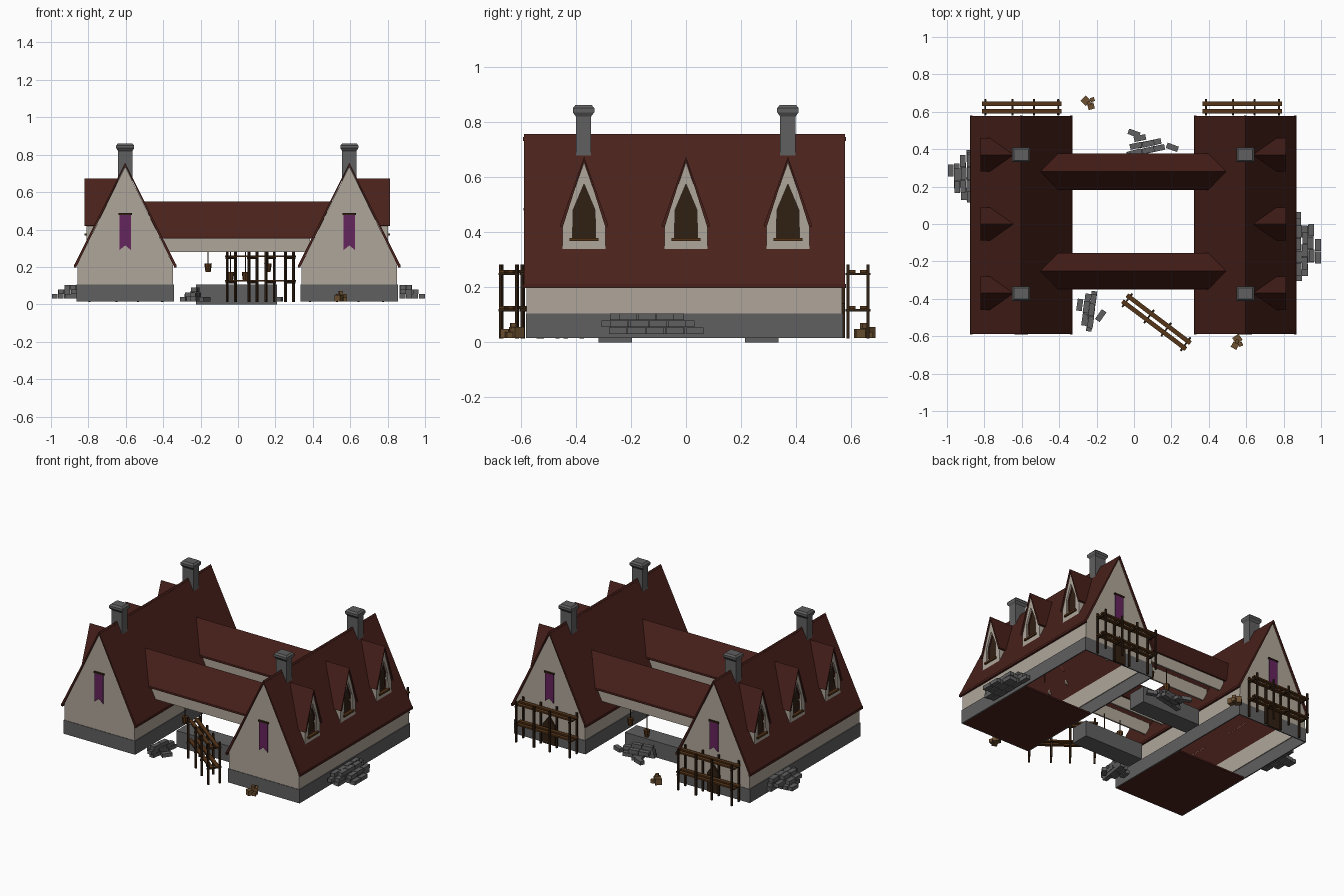
import bpy, bmesh, random
from math import radians, cos, sin
from mathutils import Matrix, Vector

if "Cube" in bpy.data.objects:
    bpy.data.objects.remove(bpy.data.objects["Cube"])

random.seed(4)


def mat(name, c):
    m = bpy.data.materials.new(name)
    m.diffuse_color = (*c, 1)
    m.use_nodes = True
    m.node_tree.nodes["Principled BSDF"].inputs["Base Color"].default_value = m.diffuse_color
    return m


PLASTER = mat("plaster", (.43, .38, .32))
ROOF = mat("roof_tile", (.068, .015, .011))
STONE = mat("stone", (.115, .115, .115))
WOOD = mat("wood", (.09, .035, .009))
DARK = mat("dark_wood", (.03, .014, .006))
CRATE = mat("crate_wood", (.15, .08, .03))
CLOTH = mat("purple_cloth", (.13, .018, .11))


def finish(name, bm, m):
    bmesh.ops.recalc_face_normals(bm, faces=bm.faces)
    me = bpy.data.meshes.new(name)
    bm.to_mesh(me)
    bm.free()
    me.materials.append(m)
    ob = bpy.data.objects.new(name, me)
    bpy.context.collection.objects.link(ob)
    return ob


def boxes(name, items, m):
    """items: (centre, size, z rotation in degrees)"""
    bm = bmesh.new()
    for c, s, a in items:
        mx = Matrix.Translation(c) @ Matrix.Rotation(radians(a), 4, 'Z') @ Matrix.Diagonal((*s, 1))
        bmesh.ops.create_cube(bm, size=1, matrix=mx)
    return finish(name, bm, m)


def shell(name, verts, faces, m, t=.01):
    """thin sheet through the given points"""
    bm = bmesh.new()
    vs = [bm.verts.new(v) for v in verts]
    for f in faces:
        bm.faces.new([vs[i] for i in f])
    ob = finish(name, bm, m)
    if t:
        md = ob.modifiers.new("thickness", 'SOLIDIFY')
        md.thickness = t
        md.offset = 0
    return ob


def tube(name, parts, m, n=8):
    """parts: (centre, bottom radius, top radius, height)"""
    bm = bmesh.new()
    for c, r1, r2, h in parts:
        bmesh.ops.create_cone(bm, cap_ends=True, segments=n, radius1=r1, radius2=r2, depth=h,
                              matrix=Matrix.Translation(c))
    return finish(name, bm, m)


Y0, Y1 = -.578, .566       # gable walls
HW, EAVE, RIDGE = .267, .205, .75


def dormer(cx, s, y):
    p = lambda o, dy, z: (cx + s * o, y + dy, z)
    outer = [(-.078, .335), (.078, .335), (.078, .425), (0, .655), (-.078, .425)]
    inner = [(-.042, .37), (.042, .37), (.04, .48), (0, .575), (-.04, .48)]
    shell("dormer_wall", [p(.202, *q) for q in outer + inner],
          [(i, (i + 1) % 5, 5 + (i + 1) % 5, 5 + i) for i in range(5)], PLASTER, .012)
    shell("dormer_window", [p(.185, *q) for q in inner], [range(5)], DARK, .008)
    shell("dormer_cheeks", [p(o, d, z) for d in (-.075, .075) for o, z in
                            ((.2, .335), (.2, .43), (.155, .43))], [(0, 1, 2), (3, 4, 5)], PLASTER, .006)
    shell("dormer_roof", [p(.217, -.083, .42), p(.217, 0, .668), p(.217, .083, .42),
                          p(.157, -.083, .42), p(.035, 0, .668), p(.157, .083, .42)],
          [(0, 1, 4, 3), (1, 2, 5, 4)], ROOF, .012)
    boxes("dormer_sill", [(p(.208, 0, .373), (.02, .105, .012), 0)], WOOD)


def house(s):
    cx = s * .599 - .004
    # stone footing, plaster walls and floor, open at the rear underside
    rect = [(-.257, Y0), (.257, Y0), (.257, Y1), (-.257, Y1)]
    shell("stone_footing", [(cx + x, y, z) for z in (.015, .105) for x, y in rect],
          [(i, (i + 1) % 4, 4 + (i + 1) % 4, 4 + i) for i in range(4)], STONE)
    prof = [(-.252, .1), (-.252, .215), (0, .738), (.252, .215), (.252, .1)]
    shell("house_walls", [(cx + x, y, z) for y in (Y0 + .003, Y1 - .003) for x, z in prof],
          [range(5), range(5, 10), (0, 1, 6, 5), (3, 4, 9, 8)], PLASTER)
    boxes("floor", [((cx, Y0 / 2, .02), (.51, -Y0, .01), 0)], ROOF)
    # main roof with edge beams
    shell("main_roof", [(cx + x, y, z) for y in (-.588, .578) for x, z in
                        ((-HW, EAVE), (0, RIDGE), (HW, EAVE))], [(0, 1, 4, 3), (1, 2, 5, 4)], ROOF, .014)
    boxes("roof_beams", [((cx + x, -.005, z), (.014, 1.172, .014), 0)
                         for x, z in ((-HW, EAVE), (0, RIDGE - .012), (HW, EAVE))], ROOF)
    for y in (-.37, 0, .37):
        dormer(cx, s, y)
    # chimneys with stepped caps
    for y in (-.372, .37):
        bm = bmesh.new()
        rings = []
        for hx, hy, z in ((.039, .028, .66), (.039, .028, .82), (.048, .039, .835),
                          (.048, .039, .85), (.038, .03, .861)):
            rings.append([bm.verts.new((cx + a * hx, y + b * hy, z))
                          for a, b in ((-1, -1), (1, -1), (1, 1), (-1, 1))])
        for a, b in zip(rings, rings[1:]):
            for i in range(4):
                bm.faces.new((a[i], a[(i + 1) % 4], b[(i + 1) % 4], b[i]))
        bm.faces.new(rings[0])
        bm.faces.new(rings[-1])
        finish("chimney", bm, STONE)
    # swallowtail banners on both gables
    for y in (Y0 - .006, Y1 + .006):
        shell("banner", [(cx + x, y, z) for x, z in ((-.031, .483), (.031, .483), (.031, .29),
                                                     (0, .315), (-.031, .29))], [range(5)], CLOTH, .005)
        boxes("banner_bar", [((cx, y, .483), (.072, .012, .01), 0)], DARK)
    # back door
    shell("back_door", [(cx + x, Y1 + .006, z) for x, z in ((-.045, .015), (.045, .015), (.045, .14),
                                                            (0, .2), (-.045, .14))], [range(5)], DARK, .012)


for s in (-1, 1):
    house(s)


def bridge(y, out):
    """covered passage between houses above a stone block"""
    w, xe, xr = .092, .415, .5
    shell("bridge_roof", [(sx * x - .004, y + dy, z) for sx in (-1, 1) for x, dy, z in
                          ((xe, -w, .357), (xr, 0, .545), (xe, w, .357))],
          [(0, 1, 4, 3), (1, 2, 5, 4)], ROOF, .012)
    boxes("bridge_beams", [((-.004, y + d, .357), (.82, .012, .012), 0) for d in (-w, w)], ROOF)
    boxes("bridge_walls", [((-.004, y + d, .322), (.78, .01, .085), 0) for d in (-.078, .078)], PLASTER)
    boxes("stone_block", [((-.008, y - .005, .0525), (.435, .122, .105), 0)], STONE)
    # hanging buckets
    yb = y + out * .07
    hang = [(-.16 * -out, .195), (-.04 * -out, .15)]
    tube("bucket_ropes", [((x, yb, (z + .3) / 2), .003, .003, .3 - z) for x, z in hang], DARK, 6)
    tube("buckets", [((x, yb, z), .014, .02, .045) for x, z in hang], WOOD)


bridge(-.252, -1)
bridge(.28, 1)


def scaffold(cx, cy, ang):
    ca, sa = cos(radians(ang)), sin(radians(ang))
    P = lambda u, v, z: (cx + u * ca - v * sa, cy + u * sa + v * ca, z)
    us = (-.195, -.05, .065, .195)
    boxes("scaffold_posts", [(P(u, v, .148), (.011, .011, .27), ang) for u in us for v in (-.036, .036)], DARK)
    boxes("scaffold_crossbars", [(P(u, 0, z), (.009, .09, .009), ang)
                                 for u in us for z in (.117, .248)], DARK)
    boxes("scaffold_planks", [(P(0, v, z), (.425, .024, .01), ang)
                              for v in (-.02, .02) for z in (.126, .257)], WOOD)


scaffold(-.6, .624, 0)
scaffold(.58, .624, 0)
scaffold(.12, -.525, -37)


def brick_pile(cx, cy, ang, cols, length, z0, loose=()):
    """rows of bricks stepping down away from the wall; local +v points outward"""
    ca, sa = cos(radians(ang)), sin(radians(ang))
    items = []
    for k in range(3):
        for c in range(cols - k):
            n = max(1, round(length / .068) - c - k // 2)
            shift = random.uniform(-.03, .03)
            for i in range(n):
                u, v = (i - (n - 1) / 2) * .068 + shift, c * .034 + random.uniform(-.003, .003)
                items.append(((cx + u * ca - v * sa, cy + u * sa + v * ca, z0 + .0125 + k * .025),
                              (.064, .03, .024), ang))
    items += [((x, y, z0 + .0125), (.064, .03, .024), a) for x, y, a in loose]
    boxes("brick_pile", items, STONE)


brick_pile(.88, -.12, -90, 4, .33, .03)
brick_pile(-.88, .255, 90, 4, .27, .03)
brick_pile(-.225, -.47, 82, 3, .2, .015, [(-.178, -.49, 55)])
brick_pile(.07, .395, 12, 3, .2, .015, [(0, .485, -20), (.205, .41, -20)])

# small crates
boxes("front_crates", [((.553, -.615, .035), (.04, .04, .04), 35), ((.54, -.65, .032), (.034, .034, .034), 60),
                       ((.57, -.643, .026), (.022, .022, .022), 20), ((.55, -.628, .06), (.02, .02, .02), 10)], CRATE)
boxes("back_crates", [((-.258, .66, .035), (.04, .04, .04), 45), ((-.23, .63, .032), (.034, .034, .034), 15),
                      ((-.222, .665, .026), (.022, .022, .022), 20), ((-.24, .645, .06), (.02, .02, .02), 30)], CRATE)
